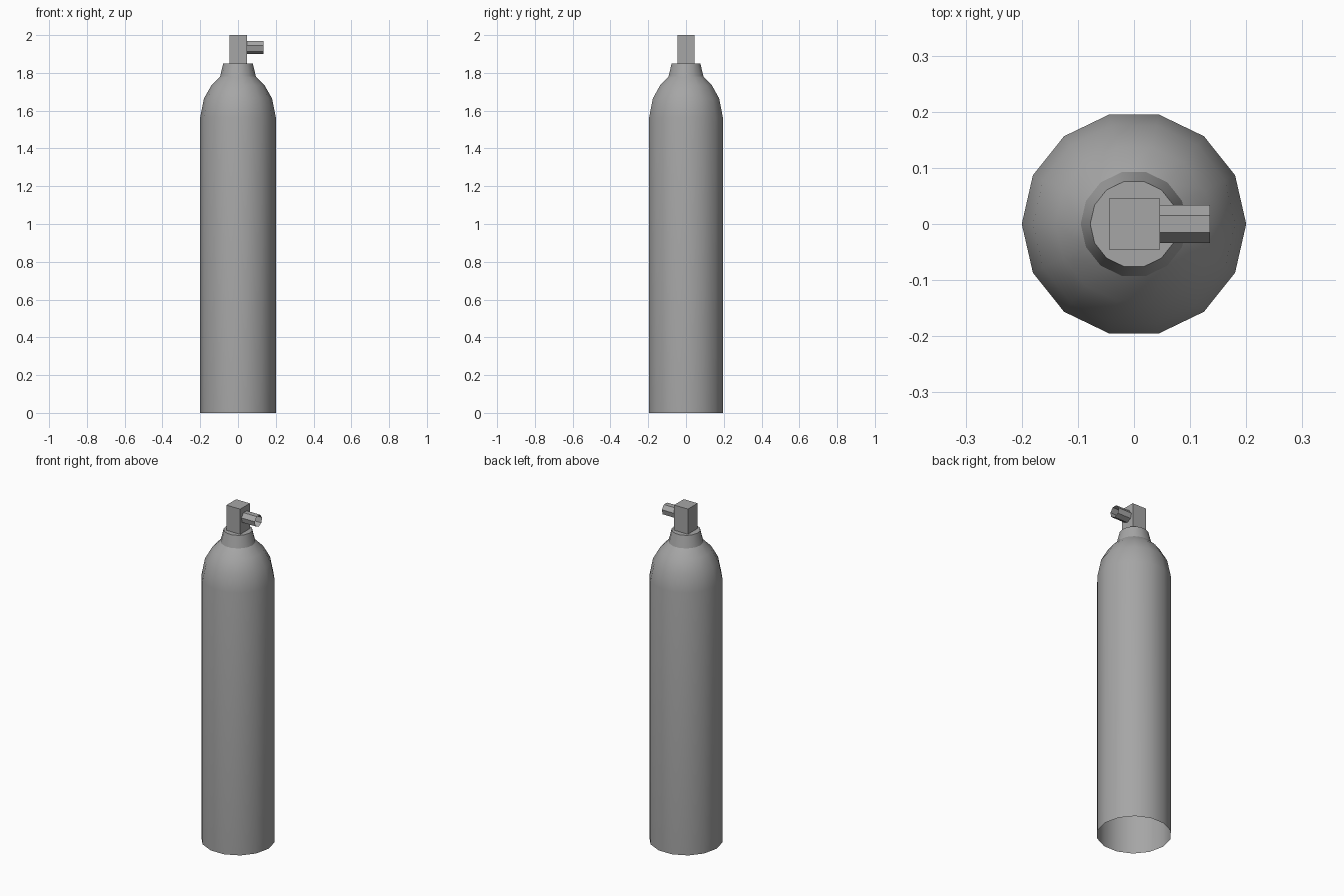
import bpy, bmesh, math
from mathutils import Matrix, Vector

cube = bpy.data.objects.get("Cube")
if cube:
    bpy.data.objects.remove(cube, do_unlink=True)

# One plain metal colour
metal = bpy.data.materials.new("grey metal")
metal.use_nodes = True
colour = (0.38, 0.38, 0.38, 1)
metal.diffuse_color = colour
metal.node_tree.nodes["Principled BSDF"].inputs["Base Color"].default_value = colour


def finish(name, bm, smooth=False):
    """Turn a bmesh into a named object."""
    bmesh.ops.recalc_face_normals(bm, faces=bm.faces)
    mesh = bpy.data.meshes.new(name)
    bm.to_mesh(mesh)
    bm.free()
    mesh.materials.append(metal)
    obj = bpy.data.objects.new(name, mesh)
    bpy.context.collection.objects.link(obj)
    if smooth:
        bpy.ops.object.select_all(action='DESELECT')
        obj.select_set(True)
        bpy.context.view_layer.objects.active = obj
        bpy.ops.object.shade_smooth_by_angle(angle=math.radians(30))
    return obj


def lathe(name, profile, sides, cap_end=False, smooth=False, start=0.0, matrix=None):
    """Skin rings of (radius, height) around the z axis, then place them."""
    bm = bmesh.new()
    rings = []
    for r, z in profile:
        angles = [start + math.tau * i / sides for i in range(sides)]
        rings.append([bm.verts.new((r * math.cos(a), r * math.sin(a), z)) for a in angles])
    for low, high in zip(rings, rings[1:]):
        for i in range(sides):
            j = (i + 1) % sides
            bm.faces.new((low[i], low[j], high[j], high[i]))
    if cap_end:
        bm.faces.new(rings[-1])
    if matrix:
        bm.transform(matrix)
    return finish(name, bm, smooth)


# Tank: open-based shell with domed shoulder and tapered neck
lathe("tank_body",
      [(0.2, 0), (0.2, 1.565), (0.18, 1.665), (0.14, 1.735),
       (0.095, 1.78), (0.078, 1.85)],
      14, cap_end=True, smooth=True)

# Valve block on the neck
bm = bmesh.new()
bmesh.ops.create_cube(bm, size=1)
bm.transform(Matrix.Translation((0.001, 0, 1.925)) @ Matrix.Diagonal((0.091, 0.091, 0.15, 1)))
finish("valve_block", bm)

# Open outlet pipe pointing to the model's left, one flat side on top
lathe("outlet_pipe", [(0.035, 0.045), (0.035, 0.135)], 7,
      matrix=Matrix.Translation(Vector((0, 0, 1.936))) @ Matrix.Rotation(math.pi / 2, 4, 'Y'))
